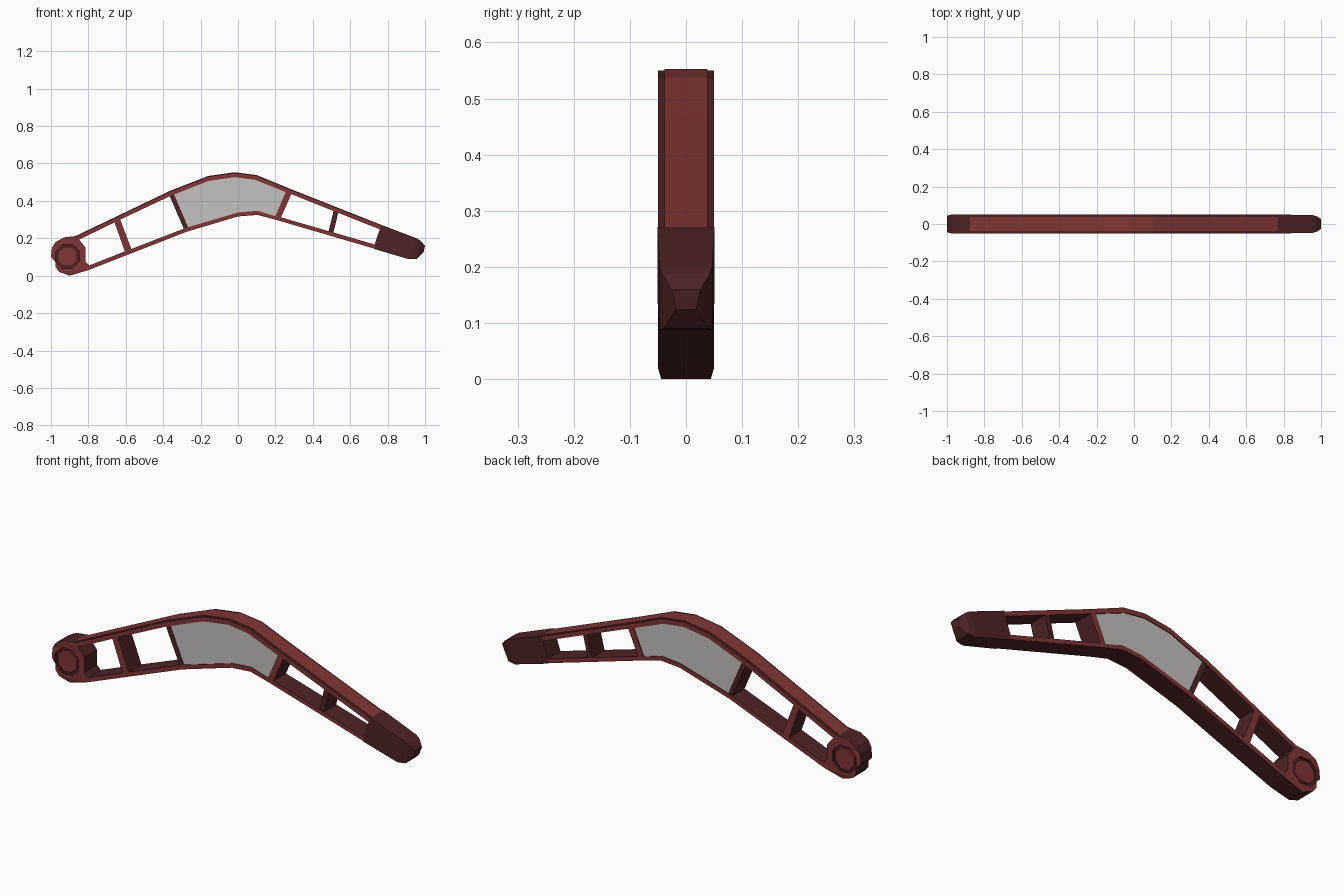
import bpy, bmesh, math
from mathutils import Matrix

if "Cube" in bpy.data.objects:
    bpy.data.objects.remove(bpy.data.objects["Cube"])


def material(name, color):
    m = bpy.data.materials.new(name)
    m.diffuse_color = (*color, 1)
    m.use_nodes = True
    m.node_tree.nodes["Principled BSDF"].inputs["Base Color"].default_value = m.diffuse_color
    return m


RED = material("brick red", (0.22, 0.036, 0.036))
DARK = material("dark maroon", (0.076, 0.017, 0.017))
GREY = material("light grey", (0.56, 0.54, 0.53))


def add_object(name, mesh, *mats):
    ob = bpy.data.objects.new(name, mesh)
    for m in mats:
        mesh.materials.append(m)
    bpy.context.collection.objects.link(ob)
    return ob


def make_mesh(name, verts, faces, *mats):
    me = bpy.data.meshes.new(name)
    me.from_pydata(verts, [], faces)
    bm = bmesh.new()
    bm.from_mesh(me)
    bmesh.ops.recalc_face_normals(bm, faces=bm.faces)
    bm.to_mesh(me)
    bm.free()
    return add_object(name, me, *mats)


def prism(name, pts, half, *mats):
    """Side profile (x, z) extruded evenly to both sides of y = 0."""
    n = len(pts)
    verts = [(x, s * half, z) for s in (-1, 1) for x, z in pts]
    faces = [list(range(n)), list(range(n, 2 * n))]
    faces += [[i, (i + 1) % n, n + (i + 1) % n, n + i] for i in range(n)]
    return make_mesh(name, verts, faces, *mats)


def octagon(cx, cz, r):
    return [(cx + r * math.cos(math.pi * (i + .5) / 4),
             cz + r * math.sin(math.pi * (i + .5) / 4)) for i in range(8)]


# Outer side profile of the bent arm
top = [(-.86, .213), (-.365, .45), (-.16, .53), (-.02, .55), (.1, .535),
       (.275, .463), (.775, .265)]
bottom = [(.735, .143), (.21, .297), (.105, .325), (0, .317), (-.275, .235), (-.8, .03)]
left_end = [(-.9, 0), (-.955, .02), (-.975, .045), (-.975, .075), (-1, .1),
            (-.995, .15), (-.975, .18), (-.93, .205)]
hub = (-.912, .103)

# Openings through the frame
holes = [
    [(-.85, .193), (-.66, .285), (-.605, .13), (-.795, .055), (-.815, .075), (-.815, .15)],
    [(-.63, .3), (-.365, .425), (-.16, .506), (-.02, .527), (.09, .513), (.255, .447),
     (.2, .318), (.105, .347), (0, .338), (-.275, .257), (-.57, .143)],
    [(.285, .436), (.758, .248), (.73, .167), (.23, .312)],
    octagon(*hub, .07),
]

# Frame: filled curve with holes, extruded across y
cu = bpy.data.curves.new("frame_curve", 'CURVE')
cu.dimensions = '2D'
cu.fill_mode = 'BOTH'
cu.extrude = .05
for loop in [top + bottom + left_end] + holes:
    sp = cu.splines.new('POLY')
    sp.points.add(len(loop) - 1)
    for p, (x, z) in zip(sp.points, loop):
        p.co = (x, z, 0, 1)
    sp.use_cyclic_u = True
tmp = bpy.data.objects.new("frame_helper", cu)
bpy.context.collection.objects.link(tmp)
me = bpy.data.meshes.new_from_object(tmp)
bpy.data.objects.remove(tmp)
me.materials.clear()
me.transform(Matrix.Rotation(math.pi / 2, 4, 'X'))
bm = bmesh.new()
bm.from_mesh(me)
bmesh.ops.remove_doubles(bm, verts=bm.verts, dist=.0005)
for v in bm.verts:                      # slim the rounded hub end
    if v.co.x < -.985 or v.co.z < .01:
        v.co.y *= .88
bmesh.ops.recalc_face_normals(bm, faces=bm.faces)
for f in bm.faces:                      # side faces red, edges and inner walls dark
    f.material_index = 0 if abs(f.normal.y) > .7 else 1
    f.smooth = False
bm.to_mesh(me)
bm.free()
add_object("arm_frame", me, RED, DARK)

# Red strip along the top edge
strip = [(-.88, .207)] + top
prism("top_strip", strip + [(x, z + .003) for x, z in reversed(strip)], .038, RED)

# Grey infill panel at the bend
prism("bend_panel", [(-.35, .432), (-.16, .51), (-.02, .53), (.09, .516), (.26, .45),
                     (.203, .315), (.105, .343), (0, .334), (-.268, .255)], .046, GREY)

# Dark cross braces
prism("rear_brace", [(-.368, .432), (-.345, .442), (-.262, .248), (-.285, .24)], .048, DARK)
prism("front_brace", [(.513, .355), (.538, .345), (.507, .22), (.482, .227)], .048, DARK)

# Pivot pin in its recessed socket
prism("pivot_socket", octagon(*hub, .072), .038, DARK)
prism("pivot_pin", octagon(*hub, .056), .047, RED)

# Dark tapered tip: loft of slanted sections (top x, z, half y, bottom x, z, half y)
sections = [(.768, .271, .051, .728, .143, .051), (.955, .2, .047, .915, .088, .047),
            (.975, .188, .042, .955, .09, .04), (1, .16, .026, .992, .125, .018)]
verts, faces = [], []
for tx, tz, ty, bx, bz, by in sections:
    verts += [(tx, -ty, tz), (tx, ty, tz), (bx, by, bz), (bx, -by, bz)]
for k in range(len(sections) - 1):
    for i in range(4):
        j = (i + 1) % 4
        faces.append([4 * k + i, 4 * k + j, 4 * k + 4 + j, 4 * k + 4 + i])
faces += [[0, 1, 2, 3], [len(verts) - 4 + i for i in range(4)]]
make_mesh("arm_tip", verts, faces, DARK)
